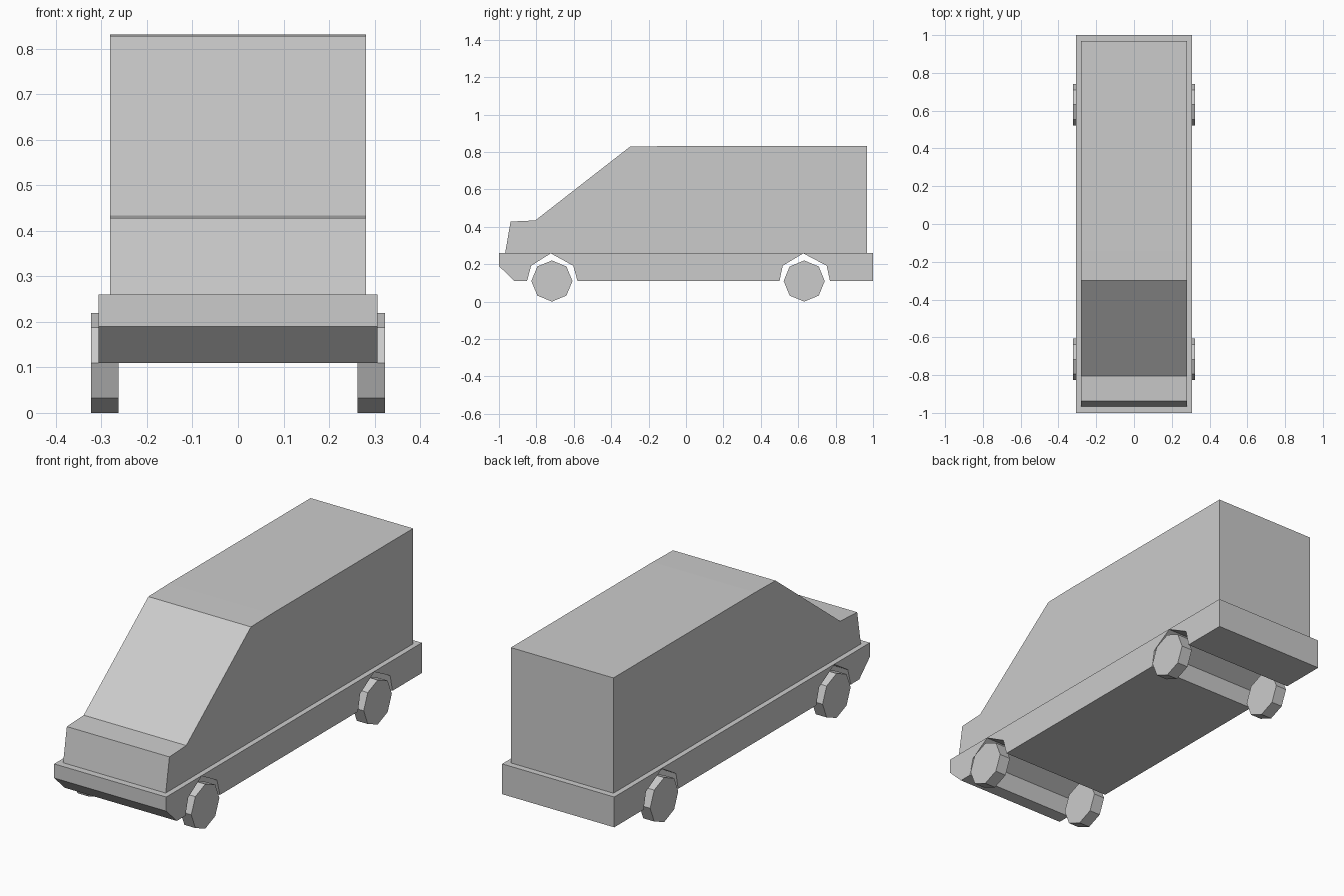
import bpy, bmesh
from math import pi

if "Cube" in bpy.data.objects:
    bpy.data.objects.remove(bpy.data.objects["Cube"])


def extrude_profile(name, profile, half_width):
    """Solid made from a (y, z) side profile spanning x = +-half_width."""
    bm = bmesh.new()
    face = bm.faces.new([bm.verts.new((-half_width, y, z)) for y, z in profile])
    out = bmesh.ops.extrude_face_region(bm, geom=[face], use_keep_orig=True)
    moved = [v for v in out["geom"] if isinstance(v, bmesh.types.BMVert)]
    bmesh.ops.translate(bm, verts=moved, vec=(2 * half_width, 0, 0))
    bmesh.ops.recalc_face_normals(bm, faces=bm.faces)
    mesh = bpy.data.meshes.new(name)
    bm.to_mesh(mesh)
    bm.free()
    obj = bpy.data.objects.new(name, mesh)
    bpy.context.collection.objects.link(obj)
    return obj


# Lower body with bumper chin and angular wheel arches cut across the width
extrude_profile("lower_body", [
    (-1.0, 0.26), (-1.0, 0.19), (-0.917, 0.11), (-0.85, 0.11),
    (-0.828, 0.192), (-0.723, 0.258), (-0.603, 0.192), (-0.58, 0.11),
    (0.50, 0.11), (0.517, 0.192), (0.627, 0.258), (0.752, 0.192),
    (0.77, 0.11), (1.0, 0.11), (1.0, 0.26)], 0.307)

# Bonnet, sloping windscreen and cargo box
extrude_profile("upper_body", [
    (-0.967, 0.259), (-0.938, 0.428), (-0.806, 0.434), (-0.30, 0.828),
    (-0.14, 0.831), (0.969, 0.831), (0.969, 0.259)], 0.281)

# Octagonal wheels
for end, y in (("front", -0.717), ("rear", 0.632)):
    for side, x in (("left", 0.293), ("right", -0.293)):
        bpy.ops.mesh.primitive_cylinder_add(
            vertices=8, radius=0.11, depth=0.06,
            location=(x, y, 0.11), rotation=(0, pi / 2, 0))
        bpy.context.object.name = f"{end}_{side}_wheel"
